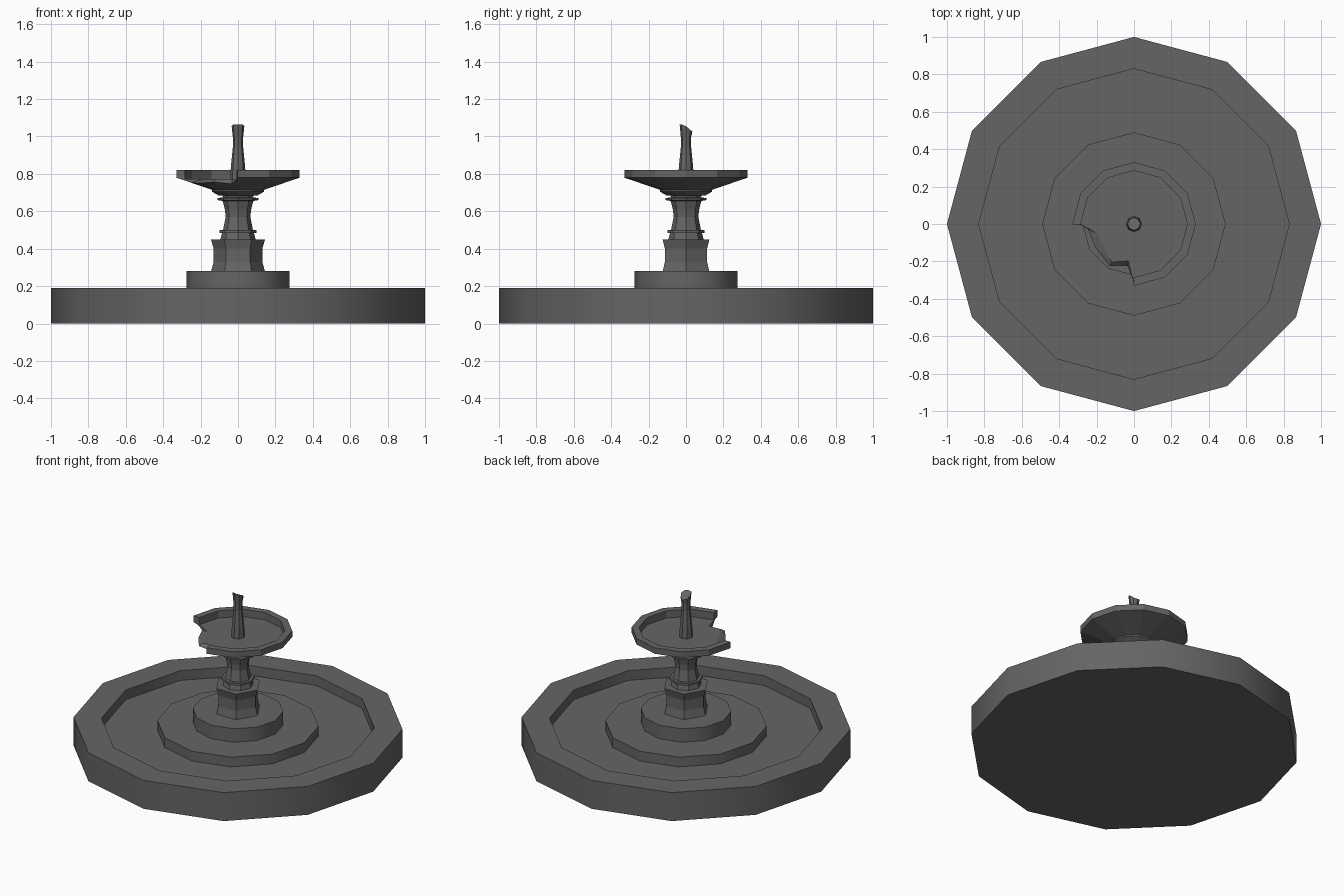
import bpy, bmesh, math
from mathutils import Matrix, Vector

if "Cube" in bpy.data.objects:
    bpy.data.objects.remove(bpy.data.objects["Cube"])

stone = bpy.data.materials.new("dark_grey_stone")
stone.diffuse_color = (0.13, 0.13, 0.13, 1)
stone.use_nodes = True
stone.node_tree.nodes["Principled BSDF"].inputs["Base Color"].default_value = stone.diffuse_color


def finish(name, bm, smooth=None):
    bmesh.ops.recalc_face_normals(bm, faces=bm.faces)
    me = bpy.data.meshes.new(name)
    bm.to_mesh(me)
    bm.free()
    me.materials.append(stone)
    ob = bpy.data.objects.new(name, me)
    bpy.context.collection.objects.link(ob)
    if smooth:
        bpy.ops.object.select_all(action='DESELECT')
        bpy.context.view_layer.objects.active = ob
        ob.select_set(True)
        bpy.ops.object.shade_smooth_by_angle(angle=math.radians(smooth))
    return ob


def loft(rings):
    """Join rings of points with quads and cap both ends."""
    bm = bmesh.new()
    vs = [[bm.verts.new(p) for p in ring] for ring in rings]
    n = len(vs[0])
    for a, b in zip(vs, vs[1:]):
        for i in range(n):
            j = (i + 1) % n
            bm.faces.new((a[i], a[j], b[j], b[i]))
    bm.faces.new(vs[0][::-1])
    bm.faces.new(vs[-1])
    return bm


def lathe(profile, sides):
    step = math.tau / sides
    return loft([[(r * math.cos(i * step), r * math.sin(i * step), z)
                  for i in range(sides)] for r, z in profile])


# Wide pool with raised rim, sunken floor and inner step
finish("pool_basin", lathe([(1, 0), (1, .19), (.83, .19), (.83, .125),
                            (.49, .125), (.49, .19)], 12), 31)
finish("round_plinth", lathe([(.275, .185), (.275, .28)], 12), 31)

# Hexagonal pedestal
finish("pedestal", lathe([(.145, .275), (.13, .33), (.13, .40),
                          (.145, .45)], 6))

# Column with two collars
finish("column", lathe([(.095, .445), (.085, .485), (.10, .485), (.10, .50),
                        (.08, .50), (.066, .57), (.07, .61), (.082, .655),
                        (.11, .66), (.11, .67), (.08, .675), (.085, .69),
                        (.12, .69)], 8))

# Upper bowl, later broken at the front left
bowl_profile = [(.105, .685), (.14, .705), (.14, .715), (.33, .78), (.33, .82),
                (.285, .82), (.285, .772)]
bowl = finish("upper_bowl", lathe(bowl_profile, 12))
fragment = finish("broken_rim_piece", lathe(bowl_profile, 12))

# Jagged cutter with a sloping break surface
upper = [(-.5, -.002), (-.285, -.002), (-.18, -.06), (-.115, -.20),
         (-.03, -.195), (-.004, -.30), (-.002, -.5), (-.5, -.5)]
lower = [(-.5, -.002), (-.275, -.012), (-.225, -.11), (-.14, -.24),
         (-.035, -.225), (-.006, -.30), (-.002, -.5), (-.5, -.5)]
bm = loft([[(x, y, z) for x, y in pts] for pts, z in
           ((lower, .6), (lower, .745), (upper, .775), (upper, .9))])
bmesh.ops.triangulate(bm, faces=bm.faces)
cutter = finish("break_cutter", bm)
cutter.hide_render = True
cutter.hide_viewport = True

for ob, op in ((bowl, 'DIFFERENCE'), (fragment, 'INTERSECT')):
    mod = ob.modifiers.new("break", 'BOOLEAN')
    mod.operation = op
    mod.solver = 'EXACT'
    mod.object = cutter

# Fallen piece of bowl leans over the edge of the inner step
fragment.matrix_world = (Matrix.Translation((-.48, -.42, .195))
                         @ Matrix.Rotation(math.radians(20), 4, Vector((1, -1, 0)))
                         @ Matrix.Translation((.233, .233, -.82)))

# Spout with a slanted broken tip
bm = lathe([(.042, .765), (.038, .84), (.027, .95), (.028, 1.0),
            (.034, 1.05)], 8)
for v in bm.verts:
    if v.co.z > 1.04:
        v.co.z = min(1.065, 1.065 - (v.co.y + .012) * .85)
finish("spout", bm)
